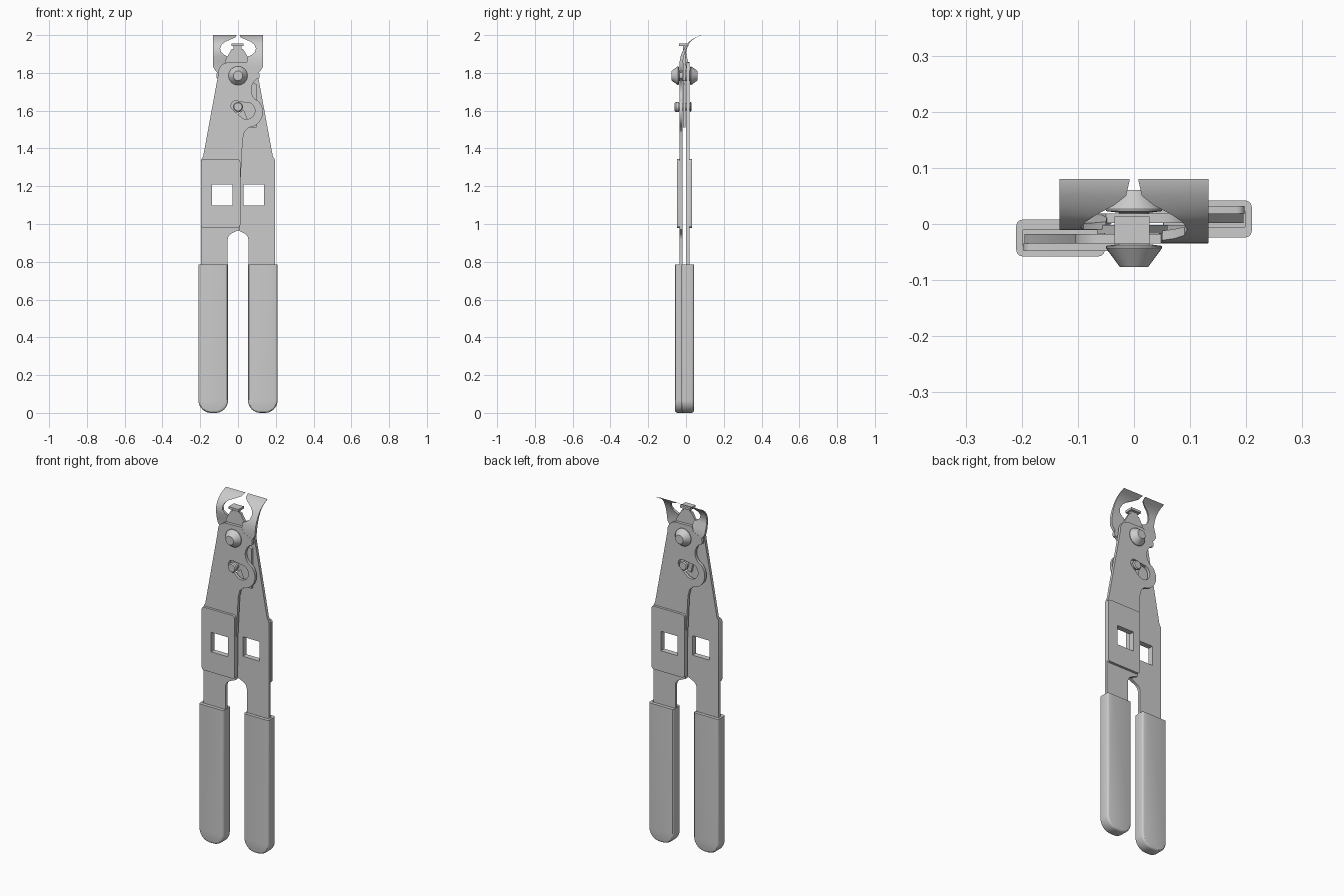
import bpy, bmesh
from math import sin, cos, radians, pi

if "Cube" in bpy.data.objects:
    bpy.data.objects.remove(bpy.data.objects["Cube"])

MID = -0.016          # twice the y of the plane between the two plates


def arc(cx, cz, r, a0, a1, n=10):
    return [(cx + r * cos(radians(a0 + (a1 - a0) * i / n)),
             cz + r * sin(radians(a0 + (a1 - a0) * i / n))) for i in range(n + 1)]


def rounded(x0, z0, x1, z1, r, n=4):
    return (arc(x0 + r, z0 + r, r, 180, 270, n) + arc(x1 - r, z0 + r, r, 270, 360, n) +
            arc(x1 - r, z1 - r, r, 0, 90, n) + arc(x0 + r, z1 - r, r, 90, 180, n))


def activate(ob):
    bpy.ops.object.select_all(action='DESELECT')
    ob.select_set(True)
    bpy.context.view_layer.objects.active = ob


def sheet(name, loops, y, thick, m=1, bevel=0.0):
    """Flat part drawn in x/z (first loop outline, others holes), centred on y."""
    cu = bpy.data.curves.new(name, 'CURVE')
    cu.dimensions, cu.fill_mode = '2D', 'BOTH'
    cu.extrude = thick / 2 - bevel
    cu.bevel_depth, cu.offset, cu.bevel_resolution = bevel, -bevel, 2
    for pts in loops:
        sp = cu.splines.new('POLY')
        sp.points.add(len(pts) - 1)
        for p, (x, z) in zip(sp.points, pts):
            p.co = (x * m, z, 0, 1)
        sp.use_cyclic_u = True
    ob = bpy.data.objects.new(name, cu)
    bpy.context.collection.objects.link(ob)
    ob.rotation_euler.x = pi / 2
    ob.location.y = y if m == 1 else MID - y
    activate(ob)
    bpy.ops.object.convert(target='MESH')
    ob = bpy.context.object
    bpy.ops.object.transform_apply(location=True, rotation=True, scale=True)
    bm = bmesh.new()
    bm.from_mesh(ob.data)
    bmesh.ops.remove_doubles(bm, verts=bm.verts, dist=1e-5)
    bmesh.ops.recalc_face_normals(bm, faces=bm.faces)
    bm.to_mesh(ob.data)
    bm.free()
    bpy.ops.object.shade_smooth_by_angle(angle=radians(30))
    return ob


def box(name, x0, x1, y0, y1, z0, z1):
    bpy.ops.mesh.primitive_cube_add(size=1, location=((x0 + x1) / 2, (y0 + y1) / 2, (z0 + z1) / 2))
    ob = bpy.context.object
    ob.name = name
    ob.scale = (abs(x1 - x0), abs(y1 - y0), z1 - z0)
    return ob


def cut(ob, cutter):
    cutter.hide_render = True
    mod = ob.modifiers.new('cut', 'BOOLEAN')
    mod.operation, mod.solver, mod.object = 'DIFFERENCE', 'EXACT', cutter
    activate(ob)
    bpy.ops.object.modifier_apply(modifier=mod.name)
    bpy.data.objects.remove(cutter)


def lathe(name, prof, x, z, n=32):
    """Turned part about a y axis; prof holds (radius, y)."""
    bm = bmesh.new()
    vs = [bm.verts.new((x + r, y, z)) for r, y in prof]
    es = [bm.edges.new(p) for p in zip(vs, vs[1:])]
    bmesh.ops.spin(bm, geom=vs + es, cent=(x, 0, z), axis=(0, 1, 0), angle=2 * pi, steps=n)
    bmesh.ops.remove_doubles(bm, verts=bm.verts, dist=1e-5)
    bmesh.ops.recalc_face_normals(bm, faces=bm.faces)
    me = bpy.data.meshes.new(name)
    bm.to_mesh(me)
    bm.free()
    ob = bpy.data.objects.new(name, me)
    bpy.context.collection.objects.link(ob)
    activate(ob)
    bpy.ops.object.shade_smooth_by_angle(angle=radians(35))
    return ob


def jaw(name, rows, m):
    """Curled cutting jaw: rows of (z, inner x, outer x, y front, y back)."""
    bm = bmesh.new()
    rings = [[bm.verts.new((x * m, y, z)) for x, y in ((a, f), (b, f), (b, k), (a, k))]
             for z, a, b, f, k in rows]
    for r, s in zip(rings, rings[1:]):
        for i in range(4):
            j = (i + 1) % 4
            bm.faces.new((r[i], r[j], s[j], s[i]))
    bm.faces.new(rings[0])
    bm.faces.new(rings[-1])
    bmesh.ops.recalc_face_normals(bm, faces=bm.faces)
    me = bpy.data.meshes.new(name)
    bm.to_mesh(me)
    bm.free()
    ob = bpy.data.objects.new(name, me)
    bpy.context.collection.objects.link(ob)
    activate(ob)
    bpy.ops.object.shade_smooth_by_angle(angle=radians(35))


# outline of one lever plate, with its cam lobe, slot and square window
plate = ([(-.195, .68), (-.195, 1.34), (-.184, 1.36), (-.105, 1.79)] +
         arc(-.05, 1.80, .055, 170, 90, 6) + [(.05, 1.858), (.06, 1.83)] +
         arc(.085, 1.785, .03, 60, -30, 5) + arc(.14, 1.71, .07, 125, 225) +
         arc(.05, 1.593, .082, 45, -85, 14) +
         [(.035, 1.49), (.025, 1.45), (.012, 1.2), (.01, .97), (-.02, .957)] +
         arc(-.015, .915, .04, 125, 175, 4) + [(-.055, .78), (-.055, .68)])
slot = arc(-.01, 1.625, .027, 60, 240) + arc(.045, 1.6, .045, -120, 60)
window = [(-.137, 1.098), (-.03, 1.098), (-.03, 1.21), (-.137, 1.21)]

# jaw width by height, shared by both jaws: z, inner x, outer x
width = [(1.795, .06, .104), (1.81, .04, .118), (1.83, .04, .131), (1.858, .048, .133),
         (1.885, .05, .133), (1.895, .072, .133), (1.91, .09, .133), (1.93, .095, .133),
         (1.95, .086, .133), (1.965, .068, .133), (1.978, .036, .133), (1.988, .014, .133),
         (2.0, .008, .133)]
back = [-.018, -.018, -.018, -.017, -.012, -.009, -.005, .003, .013, .024, .039, .054, .08]
front = [-.034, -.034, -.034, -.034, -.029, -.026, -.020, -.009, .004, .016, .033, .050, .077]
rear_b = [.018, .018, .018, .012, .004, .002, .001, .005, .013, .024, .039, .054, .08]
rear_f = [.002, .002, .001, -.004, -.009, -.010, -.010, -.006, .004, .016, .033, .050, .077]

for side, m, f, b in (('front', 1, front, back), ('rear', -1, rear_f, rear_b)):
    sheet(side + '_lever', [plate, slot, window], -.026, .017, m)
    sheet(side + '_pad', [rounded(-.197, .98, .012, 1.343, .014), window], -.041, .015, m)
    jaw(side + '_jaw', [(*w, fy, by) for w, fy, by in zip(width, f, b)], m)

    # moulded grip with an open socket at the top
    outline = rounded(-.21, 0, -.052, 1.0, .068, 10)
    grip = sheet(side + '_grip', [outline], -.025, .066, m, .012)
    cut(grip, box('top_cutter', -1, 1, -1, 1, .785, 2))
    c = -.025 if m == 1 else MID + .025
    cut(grip, box('socket_cutter', *sorted((-.198 * m, -.0537 * m)), c - .014, c + .014, .66, .9))
    activate(grip)
    bpy.ops.object.shade_smooth_by_angle(angle=radians(30))

# centre anvil between the plates, with its capped nose
anvil = [(-.024, 1.945), (.018, 1.945), (.018, 1.927), (.028, 1.925), (.06, 1.87), (.06, 1.76),
         (.098, 1.74), (.098, 1.512), (.065, 1.512), (.03, 1.6), (-.03, 1.58), (-.066, 1.76),
         (-.066, 1.87), (-.034, 1.925), (-.024, 1.927)]
sheet('anvil', [anvil], -.009, .015)
box('anvil_cap', -.035, .028, -.036, .013, 1.943, 1.956)

# pivot rivet and cam pin
lathe('pivot_rivet', [(0, -.077), (.025, -.077), (.05, -.043), (.05, -.039), (.027, -.036),
                      (.027, .02), (.05, .023), (.05, .027), (.025, .061), (0, .061)], 0, 1.785)
lathe('cam_pin', [(0, -.06), (.021, -.06), (.026, -.054), (.026, -.036), (.018, -.036),
                  (.018, .02), (.026, .02), (.026, .024), (.021, .03), (0, .03)], 0, 1.62)
